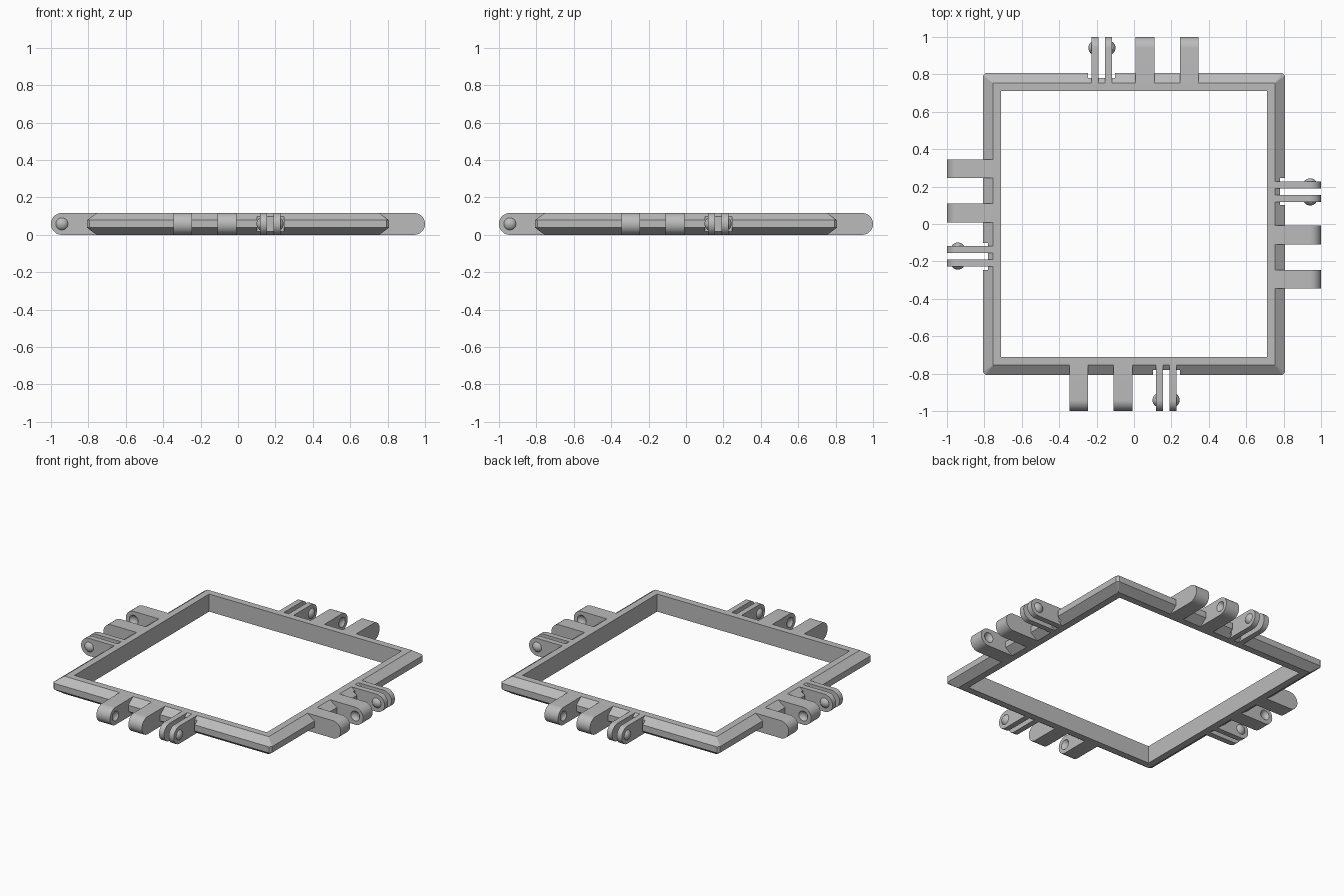
import bpy, bmesh, math
from mathutils import Matrix, Vector

if "Cube" in bpy.data.objects:
    bpy.data.objects.remove(bpy.data.objects["Cube"], do_unlink=True)

H = 0.117            # overall height
R = H / 2            # radius of the rounded hinge ends
INNER, FLAT, OUTER = 0.71, 0.755, 0.807
PIN_Y = R - 1        # hinge axis

grey = bpy.data.materials.new("mid grey")
grey.use_nodes = True
grey.diffuse_color = (0.5, 0.5, 0.5, 1)
grey.node_tree.nodes["Principled BSDF"].inputs["Base Color"].default_value = (0.5, 0.5, 0.5, 1)


def finish(name, bm, turn=0):
    """Make an object from a mesh, turned about z by quarter turns."""
    bmesh.ops.remove_doubles(bm, verts=bm.verts, dist=1e-5)
    bmesh.ops.recalc_face_normals(bm, faces=bm.faces)
    bm.transform(Matrix.Rotation(turn * math.pi / 2, 4, 'Z'))
    me = bpy.data.meshes.new(name)
    bm.to_mesh(me)
    bm.free()
    me.materials.append(grey)
    ob = bpy.data.objects.new(name, me)
    bpy.context.collection.objects.link(ob)
    return ob


def activate(ob):
    bpy.ops.object.select_all(action='DESELECT')
    ob.select_set(True)
    bpy.context.view_layer.objects.active = ob


def cut(ob, cutter):
    activate(ob)
    mod = ob.modifiers.new("cut", 'BOOLEAN')
    mod.operation = 'DIFFERENCE'
    mod.solver = 'EXACT'
    mod.object = cutter
    bpy.ops.object.modifier_apply(modifier=mod.name)
    bpy.data.objects.remove(cutter, do_unlink=True)


def smooth(ob):
    activate(ob)
    bpy.ops.object.shade_smooth_by_angle(angle=math.radians(30))


def lug(name, x0, x1, turn):
    """Bar with a half-round end, pointing to the front before turning."""
    bm = bmesh.new()
    pts = [(-FLAT, 0), (-FLAT, H)]
    for i in range(25):
        a = math.pi * i / 24
        pts.append((PIN_Y - R * math.sin(a), R + R * math.cos(a)))
    face = bm.faces.new([bm.verts.new((x0, y, z)) for y, z in pts])
    ext = bmesh.ops.extrude_face_region(bm, geom=[face])
    new = [v for v in ext["geom"] if isinstance(v, bmesh.types.BMVert)]
    bmesh.ops.translate(bm, verts=new, vec=(x1 - x0, 0, 0))
    return finish(name, bm, turn)


def ball(name, x, radius, turn):
    bm = bmesh.new()
    bmesh.ops.create_uvsphere(bm, u_segments=32, v_segments=20, radius=radius)
    bm.transform(Matrix.Translation((x, PIN_Y, R)) @ Matrix.Rotation(math.pi / 2, 4, 'Y'))
    return finish(name, bm, turn)


def dome(name, x, side, turn):
    """Rounded cap standing out of a flat lug face."""
    bm = bmesh.new()
    bmesh.ops.create_uvsphere(bm, u_segments=32, v_segments=20, radius=0.039)
    bm.transform(Matrix.Translation((x - side * 0.021, PIN_Y, R)) @ Matrix.Rotation(math.pi / 2, 4, 'Y'))
    bmesh.ops.bisect_plane(bm, geom=bm.verts[:] + bm.edges[:] + bm.faces[:],
                           plane_co=(x, 0, 0), plane_no=(side, 0, 0), clear_inner=True)
    return finish(name, bm, turn)


# Square frame: an outward-chamfered section swept round with clipped corners
bm = bmesh.new()
section = [(INNER, 0, 0), (FLAT, 0, 0), (OUTER, 0.038, 0.014),
           (OUTER, H - 0.038, 0.014), (FLAT, H, 0), (INNER, H, 0)]
rings = []
for half, z, clip in section:
    ring = []
    for k in range(4):
        rot = Matrix.Rotation(k * math.pi / 2, 3, 'Z')
        for p in ((half, half - clip, z), (half - clip, half, z)):
            ring.append(bm.verts.new(rot @ Vector(p)))
    rings.append(ring)
for a, b in zip(rings, rings[1:] + rings[:1]):
    for i in range(8):
        j = (i + 1) % 8
        bm.faces.new((a[i], a[j], b[j], b[i]))
frame = finish("frame", bm)

for k, side in enumerate(("front", "left", "back", "right")):
    # Clearance notch behind the twin lugs
    bm = bmesh.new()
    bmesh.ops.create_cube(bm, size=1)
    bm.transform(Matrix.Translation((0.173, -0.88, R)) @ Matrix.Diagonal((0.144, 0.2, 0.3, 1)))
    cut(frame, finish("notch_cutter", bm, k))

    # Pair of wide lugs with facing dimples
    for label, x0, x1, face_x, out in (("outer", -0.345, -0.245, -0.245, 1),
                                       ("inner", -0.109, -0.009, -0.109, -1)):
        block = lug(f"{side}_{label}_socket_lug", x0, x1, k)
        cut(block, ball("dimple_cutter", face_x + out * 0.021, 0.039, k))
        smooth(block)

    # Pair of thin spring lugs with domes on their outside faces
    for label, x0, x1, face_x, out in (("first", 0.117, 0.154, 0.117, -1),
                                       ("second", 0.189, 0.226, 0.226, 1)):
        smooth(lug(f"{side}_{label}_spring_lug", x0, x1, k))
        smooth(dome(f"{side}_{label}_dome", face_x, out, k))
